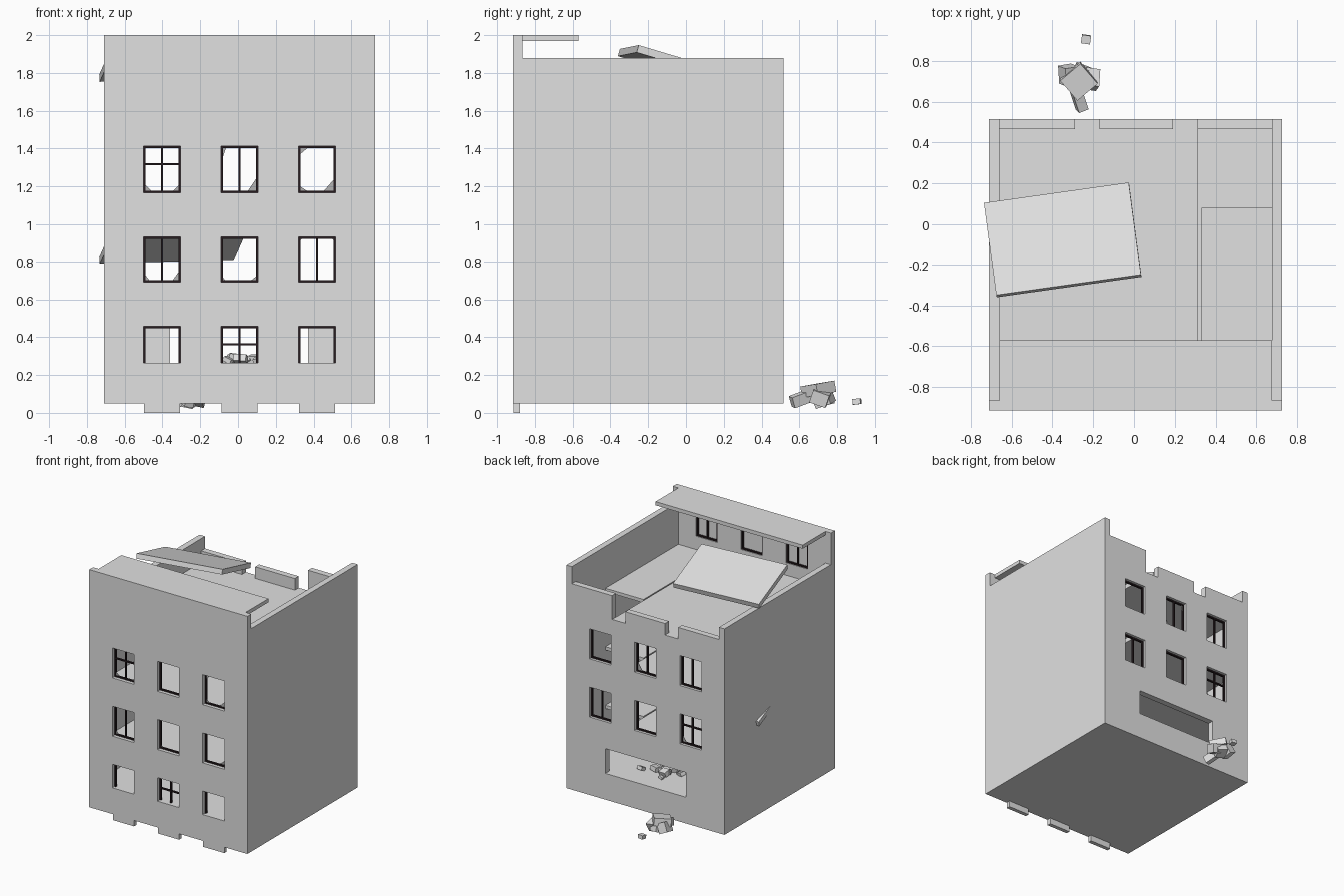
import bpy, bmesh, random
from math import radians
from mathutils import Matrix, Euler, Vector

if "Cube" in bpy.data.objects:
    bpy.data.objects.remove(bpy.data.objects["Cube"])
random.seed(4)


def material(name, rgb):
    m = bpy.data.materials.new(name)
    m.use_nodes = True
    m.diffuse_color = (*rgb, 1)
    m.node_tree.nodes["Principled BSDF"].inputs["Base Color"].default_value = (*rgb, 1)
    return m


CONCRETE = material("pale concrete", (0.75, 0.75, 0.75))
FRAME = material("dark window frame", (0.02, 0.012, 0.014))
GLASS = material("dusty glass", (0.45, 0.45, 0.45))


def add_box(bm, lo, hi):
    lo, hi = Vector(lo), Vector(hi)
    mat = Matrix.Translation((lo + hi) / 2) @ Matrix.Diagonal((*(hi - lo), 1))
    bmesh.ops.create_cube(bm, size=1, matrix=mat)


def finish(name, bm, mat):
    me = bpy.data.meshes.new(name)
    bm.to_mesh(me)
    bm.free()
    me.materials.append(mat)
    ob = bpy.data.objects.new(name, me)
    bpy.context.scene.collection.objects.link(ob)
    return ob


def boxes(name, spans, mat=CONCRETE):
    bm = bmesh.new()
    for lo, hi in spans:
        add_box(bm, lo, hi)
    return finish(name, bm, mat)


def cut(ob, spans):
    """Cut box-shaped openings and bake the result."""
    cutter = boxes("cutter", spans)
    cutter.hide_render = True
    mod = ob.modifiers.new("openings", "BOOLEAN")
    mod.operation, mod.solver, mod.object = "DIFFERENCE", "EXACT", cutter
    dg = bpy.context.evaluated_depsgraph_get()
    me = bpy.data.meshes.new_from_object(ob.evaluated_get(dg))
    ob.modifiers.clear()
    ob.data = me
    bpy.data.objects.remove(cutter)


# Main dimensions
L, R, F, B, T = -0.71, 0.725, -0.915, 0.515, 0.05
IL, IR, IF, IB = L + T, R - T, F + T, B - T
GROUND, ROOF, STOREY = 0.265, 1.545, 0.48
COLS = (-0.402, 0.008, 0.418)
ROWS = (0.335, 0.812, 1.29, 1.77)
HW, HH = 0.098, 0.123


def window_span(col, row, y0, y1):
    x, z = COLS[col], ROWS[row]
    return (x - HW, y0, max(z - HH, GROUND)), (x + HW, y1, z + HH)


# Outer walls with openings
front = boxes("front_wall", [((L, F, T), (R, IF, 2))])
cut(front, [window_span(c, r, F - 0.1, IF + 0.1) for c in range(3) for r in range(3)]
    + [window_span(c, 3, F + 0.025, IF + 0.1) for c in range(3)])
back = boxes("back_wall", [((IL, IB, T), (IR, B, ROOF - 0.04))])
cut(back, [window_span(c, r, IB - 0.1, B + 0.1) for c in range(3) for r in (1, 2)]
    + [((-0.36, IB - 0.1, GROUND), (0.37, B + 0.1, 0.468))])
boxes("left_wall", [((IR, IF, T), (R, B, 1.88))])
boxes("right_wall", [((L, IF, T), (IL, B, 1.74))])
boxes("top_ledge", [((IL, IF, 1.97), (IR, -0.57, 2))])

# Broken rear parapet
boxes("rear_parapet", [((IL, IB, ROOF), (-0.29, B, 1.64)),
                       ((-0.17, IB, ROOF), (0.19, B, 1.64)),
                       ((0.31, IB, ROOF - 0.04), (IR, B, 1.74))])

# Floors with a stairwell opening
boxes("ground_block", [((IL, IF, T), (IR, IB, GROUND))])
for n, name in enumerate(("roof_floor", "upper_floor", "middle_floor")):
    z = ROOF - n * STOREY
    boxes(name, [((IL, IF, z - 0.04), (0.31, IB if n else B, z)),
                 ((0.33, IF, z - 0.035), (IR, 0.08, z - 0.008))])

# Footings under the front wall
boxes("front_footings", [((x - 0.096, F + 0.003, 0), (x + 0.096, F + 0.035, T)) for x in COLS])

# Fallen slabs poking through the right side
for name, z in (("fallen_roof_slab", 1.85), ("fallen_floor_slab", 0.885)):
    slab = boxes(name, [((-0.358, -0.239, -0.02), (0.358, 0.239, 0.02))])
    slab.location = (-0.349, -0.078, z)
    slab.rotation_euler = Euler((radians(-16.5), radians(-1.6), radians(8)))


# Window frames; bars is "", "v" or "x"
def frame(bm, col, row, y, bars):
    (x0, _, z0), (x1, _, z1) = window_span(col, row, 0, 0)
    t, y0, y1 = 0.011, y - 0.008, y + 0.008
    add_box(bm, (x0, y0, z0), (x0 + t, y1, z1))
    add_box(bm, (x1 - t, y0, z0), (x1, y1, z1))
    add_box(bm, (x0 + t, y0, z1 - t), (x1 - t, y1, z1))
    if row:
        add_box(bm, (x0 + t, y0, z0), (x1 - t, y1, z0 + t))
    if bars:
        add_box(bm, (COLS[col] - 0.005, y0, z0), (COLS[col] + 0.005, y1, z1))
    if bars == "x":
        zc = ROWS[row] + 0.028
        add_box(bm, (x0, y0, zc - 0.005), (x1, y1, zc + 0.005))


FRONT_BARS = [("", "x", ""), ("v", "", ""), ("x", "", ""), ("v", "", "v")]
BACK_BARS = [None, ("x", "", "v"), ("v", "v", "")]
for name, y, layout in (("front_frames", F + 0.036, FRONT_BARS), ("back_frames", B - 0.03, BACK_BARS)):
    bm = bmesh.new()
    for row, bars in enumerate(layout):
        for col, kind in enumerate(bars or ()):
            frame(bm, col, row, y, kind)
    finish(name, bm, FRAME)


# Glass shards left in window corners: column, row, side, up, width, height
def shards(name, y, items):
    bm = bmesh.new()
    for col, row, sx, sz, w, h in items:
        x = COLS[col] + sx * HW
        z = ROWS[row] + sz * HH
        pts = [(x, z), (x - sx * w, z), (x, z - sz * h)]
        face = bm.faces.new([bm.verts.new((px, y, pz)) for px, pz in pts])
        ext = bmesh.ops.extrude_face_region(bm, geom=[face])
        for v in ext["geom"]:
            if isinstance(v, bmesh.types.BMVert):
                v.co.y += 0.004
    bmesh.ops.recalc_face_normals(bm, faces=bm.faces)
    finish(name, bm, GLASS)


shards("front_shards", F + 0.034, [
    (0, 2, -1, -1, .05, .05), (0, 2, 1, -1, .05, .05), (2, 2, -1, 1, .06, .05),
    (2, 2, 1, -1, .07, .08), (2, 2, -1, -1, .06, .04), (1, 1, 1, -1, .05, .04),
    (0, 1, -1, -1, .04, .05), (1, 1, -1, -1, .03, .04)])
shards("back_shards", B - 0.032, [
    (1, 2, 1, -1, .06, .09), (1, 2, -1, 1, .03, .09), (0, 1, 1, -1, .05, .07),
    (2, 1, 1, 1, .03, .03), (2, 1, -1, 1, .03, .03)])


# Rubble
def chunk(bm, loc, size, rot):
    mat = Matrix.LocRotScale(Vector(loc), Euler([radians(a) for a in rot]), Vector(size))
    bmesh.ops.create_cube(bm, size=1, matrix=mat)


bm = bmesh.new()
chunk(bm, (-0.27, 0.70, 0.125), (0.13, 0.13, 0.06), (8, -6, 40))
chunk(bm, (-0.27, 0.61, 0.075), (0.05, 0.11, 0.06), (20, 10, 22))
chunk(bm, (-0.32, 0.73, 0.09), (0.07, 0.09, 0.08), (15, 25, 10))
chunk(bm, (-0.21, 0.71, 0.08), (0.07, 0.09, 0.07), (-20, 12, -8))
chunk(bm, (-0.26, 0.73, 0.07), (0.09, 0.08, 0.06), (12, -18, 65))
chunk(bm, (-0.235, 0.905, 0.06), (0.045, 0.042, 0.03), (6, 0, -8))
finish("outside_rubble", bm, CONCRETE)

bm = bmesh.new()
for i in range(16):
    s = random.uniform(0.025, 0.055)
    chunk(bm, (random.gauss(-0.05, 0.12), random.gauss(0.2, 0.09), GROUND + s * 0.4),
          (s * 1.3, s, s * 0.7), [random.uniform(-30, 30) for _ in range(3)])
finish("inside_rubble", bm, CONCRETE)
